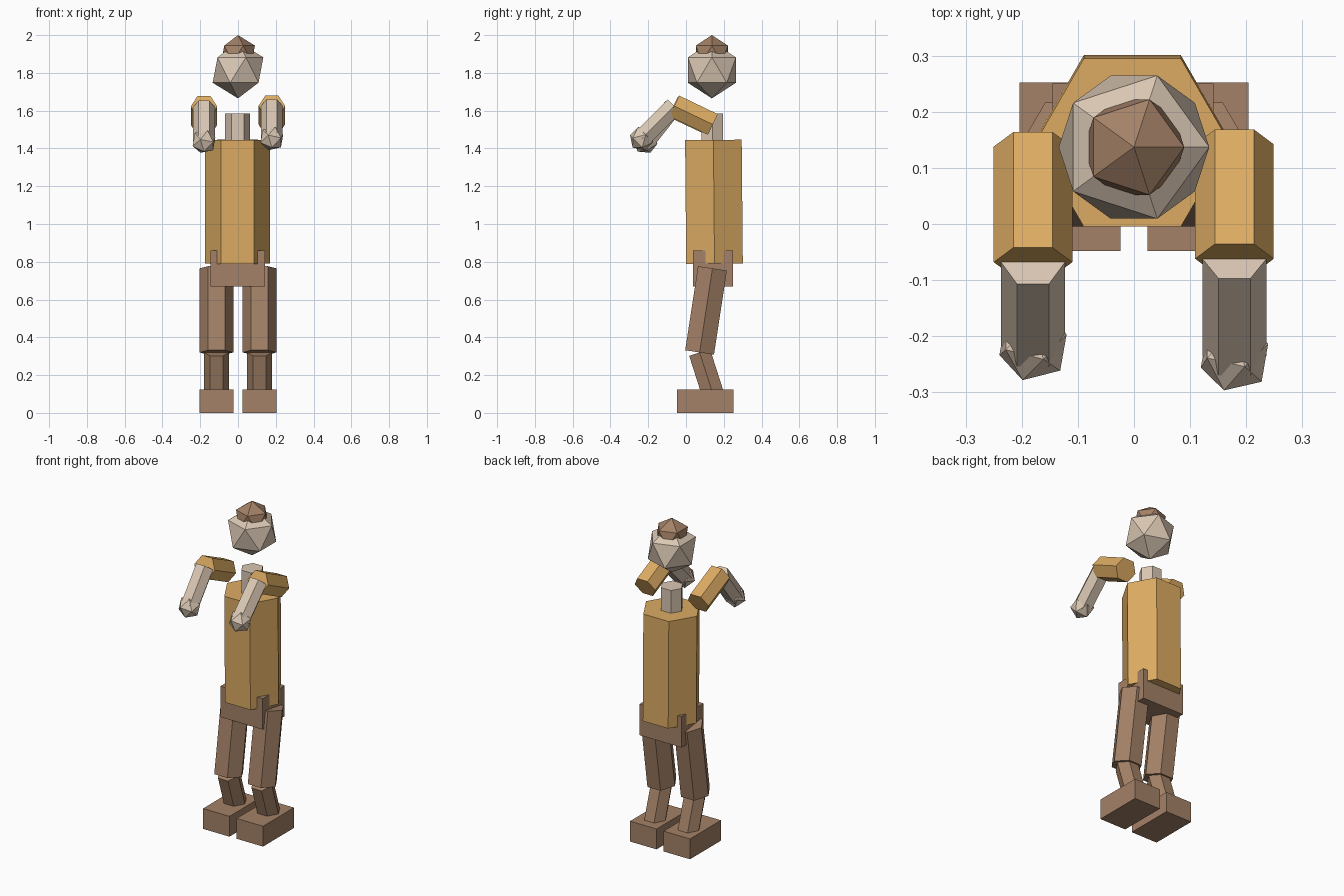
import bpy, bmesh
from math import atan2, cos, sin, pi
from mathutils import Matrix, Vector

cube = bpy.data.objects.get("Cube")
if cube:
    bpy.data.objects.remove(cube, do_unlink=True)


def material(name, rgb):
    mat = bpy.data.materials.new(name)
    mat.use_nodes = True
    mat.diffuse_color = (*rgb, 1)
    mat.node_tree.nodes["Principled BSDF"].inputs["Base Color"].default_value = (*rgb, 1)
    return mat


skin = material("pale skin", (0.70, 0.57, 0.45))
shirt = material("ochre cloth", (0.72, 0.41, 0.125))
leather = material("brown leather", (0.37, 0.22, 0.135))


def finish(name, bm, mat):
    mesh = bpy.data.meshes.new(name)
    bmesh.ops.recalc_face_normals(bm, faces=bm.faces)
    bm.to_mesh(mesh)
    bm.free()
    mesh.materials.append(mat)
    obj = bpy.data.objects.new(name, mesh)
    bpy.context.collection.objects.link(obj)
    return obj


def tilt(start, end):
    """Rotation about x that turns local z toward the segment."""
    d = Vector(end) - Vector(start)
    return Matrix.Rotation(atan2(-d.y, d.z), 4, 'X')


def limb(name, start, end, radius, mat):
    """Six-sided prism between two points, with corners on its x sides."""
    length = (Vector(end) - Vector(start)).length
    bm = bmesh.new()
    ring = [bm.verts.new((radius * cos(i * pi / 3), radius * sin(i * pi / 3), 0))
            for i in range(6)]
    face = bm.faces.new(ring)
    top = bmesh.ops.extrude_face_region(bm, geom=[face], use_keep_orig=True)["geom"]
    bmesh.ops.translate(bm, vec=(0, 0, length),
                        verts=[v for v in top if isinstance(v, bmesh.types.BMVert)])
    bm.transform(Matrix.Translation(start) @ tilt(start, end))
    return finish(name, bm, mat)


def ball(name, center, radius, mat, rotation=Matrix()):
    """Twenty-sided faceted ball."""
    bm = bmesh.new()
    bmesh.ops.create_icosphere(bm, subdivisions=1, radius=radius,
                               matrix=Matrix.Translation(center) @ rotation)
    return finish(name, bm, mat)


def box(name, low, high, mat):
    low, high = Vector(low), Vector(high)
    bm = bmesh.new()
    bmesh.ops.create_cube(bm, size=1, matrix=Matrix.Translation((low + high) / 2)
                          @ Matrix.Diagonal((*(high - low), 1)))
    return finish(name, bm, mat)


# Head, hair, neck and trunk
ball("head", (0, 0.137, 1.815), 0.15, skin)
ball("hair", (0, 0.137, 1.9), 0.1, leather)
limb("neck", (-0.002, 0.14, 1.38), (-0.002, 0.14, 1.585), 0.066, skin)
limb("torso", (-0.003, 0.151, 0.79), (-0.003, 0.145, 1.445), 0.173, shirt)
box("pelvis", (-0.145, 0.037, 0.67), (0.142, 0.25, 0.86), leather)

# Legs and feet
for side, s in (("left", 1), ("right", -1)):
    x = s * 0.114
    knee = (x, 0.072, 0.32)
    limb(side + "_thigh", knee, (x, 0.14, 0.765), 0.089, leather)
    limb(side + "_shin", (x, 0.152, 0.07), knee, 0.067, leather)
    box(side + "_foot", (x - 0.09, -0.048, 0), (x + 0.09, 0.252, 0.125), leather)

# Arms, with slightly different poses
arms = {
    "left": (0.179, (0.142, 1.527), (-0.062, 1.625), (-0.235, 1.452)),
    "right": (-0.18, (0.138, 1.525), (-0.068, 1.622), (-0.215, 1.436)),
}
for side, (x, shoulder, elbow, wrist) in arms.items():
    a, b, c = ((x, *p) for p in (shoulder, elbow, wrist))
    limb(side + "_upper_arm", a, b, 0.07, shirt)
    limb(side + "_forearm", b, c, 0.057, skin)
    ball(side + "_hand", c, 0.067, skin, tilt(c, b))
